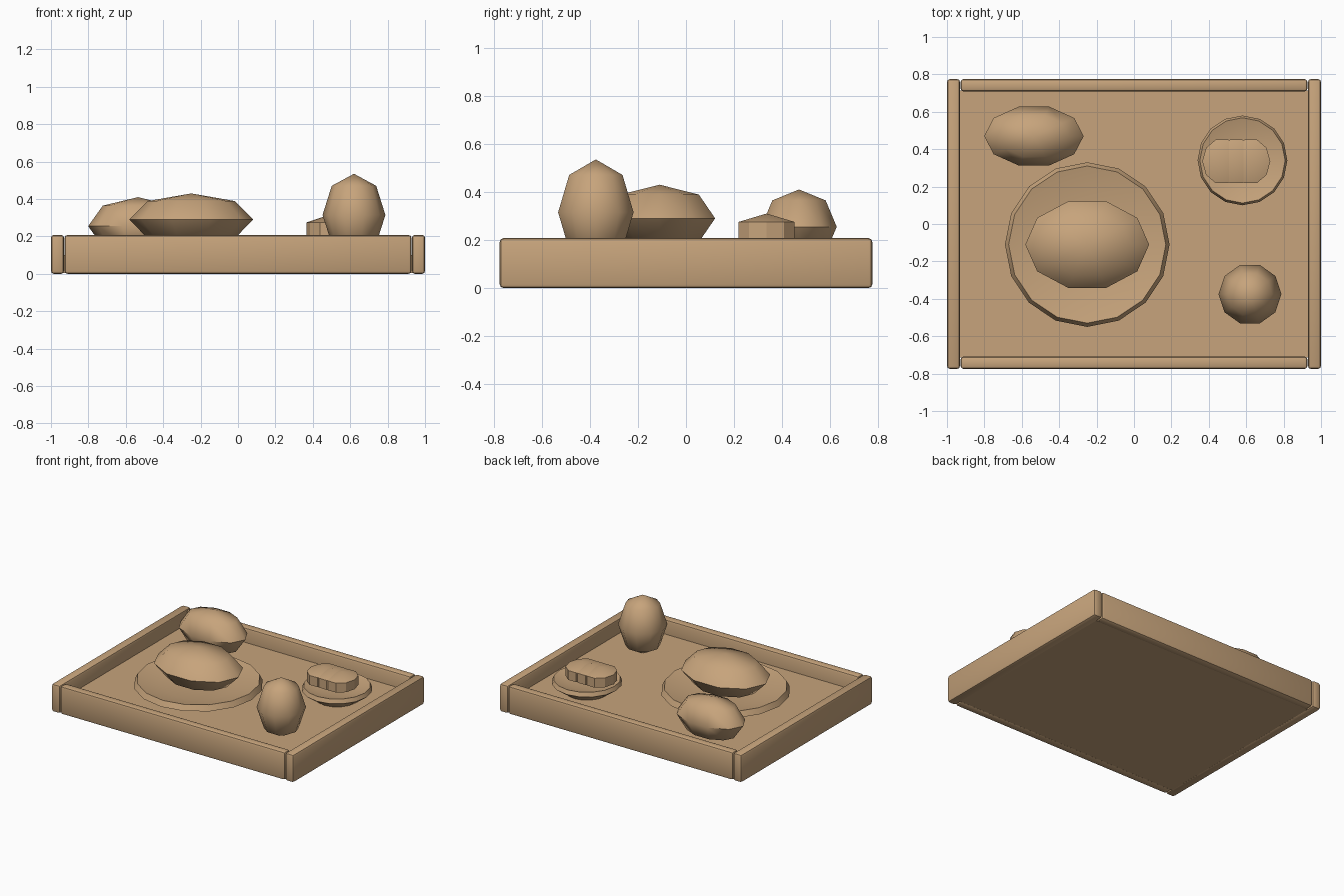
import bpy, bmesh
from math import cos, sin, pi, radians
from mathutils import Matrix

if "Cube" in bpy.data.objects:
    bpy.data.objects.remove(bpy.data.objects["Cube"])

# One warm clay colour for everything
clay = bpy.data.materials.new("warm_tan")
clay.use_nodes = True
clay.diffuse_color = (0.57, 0.37, 0.20, 1)
bsdf = clay.node_tree.nodes["Principled BSDF"]
bsdf.inputs["Base Color"].default_value = clay.diffuse_color
bsdf.inputs["Roughness"].default_value = 0.8


def finish(name, bm, angle=40):
    bmesh.ops.recalc_face_normals(bm, faces=bm.faces)
    mesh = bpy.data.meshes.new(name)
    bm.to_mesh(mesh)
    bm.free()
    obj = bpy.data.objects.new(name, mesh)
    bpy.context.collection.objects.link(obj)
    mesh.materials.append(clay)
    bpy.ops.object.select_all(action='DESELECT')
    obj.select_set(True)
    bpy.context.view_layer.objects.active = obj
    bpy.ops.object.shade_smooth_by_angle(angle=radians(angle))
    return obj


def board(name, center, size, bevel=0):
    bm = bmesh.new()
    bmesh.ops.create_cube(bm, size=1, matrix=Matrix.Translation(center) @ Matrix.Diagonal((*size, 1)))
    if bevel:
        bmesh.ops.bevel(bm, geom=bm.edges[:], offset=bevel, segments=2, profile=0.5, affect='EDGES')
    return finish(name, bm)


def loaf(name, center, radii, rings=4, angle=50):
    """Faceted ellipsoid with ten sides and a corner facing the front."""
    bm = bmesh.new()
    turn = Matrix.Rotation(pi / 2, 4, 'Z')
    bmesh.ops.create_uvsphere(bm, u_segments=10, v_segments=rings, radius=1,
                              matrix=Matrix.Translation(center) @ Matrix.Diagonal((*radii, 1)) @ turn)
    return finish(name, bm, angle)


def dish(name, x, y, profile, sides=16):
    """Lathe a closed outline, given as radius and height, around a vertical axis."""
    bm = bmesh.new()
    rows = []
    for r, z in profile:
        if r == 0:
            rows.append([bm.verts.new((x, y, z))] * sides)
        else:
            rows.append([bm.verts.new((x + r * cos(2 * pi * i / sides), y + r * sin(2 * pi * i / sides), z))
                         for i in range(sides)])
    for low, high in zip(rows, rows[1:]):
        for i in range(sides):
            j = (i + 1) % sides
            corners = list(dict.fromkeys((low[i], low[j], high[j], high[i])))
            bm.faces.new(corners)
    return finish(name, bm, 30)


# Tray: floor panel and four rails
board("tray_floor", (0, 0, 0.0525), (1.87, 1.43, 0.095))
for side, label in ((1, "left"), (-1, "right")):
    board(label + "_rail", (side * 0.965, 0, 0.104), (0.07, 1.55, 0.208), 0.016)
for side, label in ((1, "back"), (-1, "front")):
    board(label + "_rail", (0, side * 0.742, 0.104), (1.855, 0.066, 0.208), 0.016)

# Dishes
dish("large_plate", -0.25, -0.11,
     [(0, 0.10), (0.33, 0.10), (0.44, 0.15), (0.42, 0.19), (0.26, 0.155), (0, 0.15)])
dish("small_plate", 0.58, 0.34,
     [(0, 0.10), (0.15, 0.10), (0.24, 0.165), (0.228, 0.195), (0.14, 0.17), (0, 0.165)])

# Food
loaf("large_loaf", (-0.25, -0.11, 0.29), (0.331, 0.243, 0.14))
loaf("side_loaf", (-0.535, 0.47, 0.255), (0.266, 0.165, 0.155))
loaf("upright_egg", (0.62, -0.375, 0.315), (0.168, 0.165, 0.22))
for i in range(3):
    loaf("bread_slice_%d" % (i + 1), (0.47 + 0.077 * i, 0.335, 0.24), (0.121, 0.142, 0.07), 3, 30)
